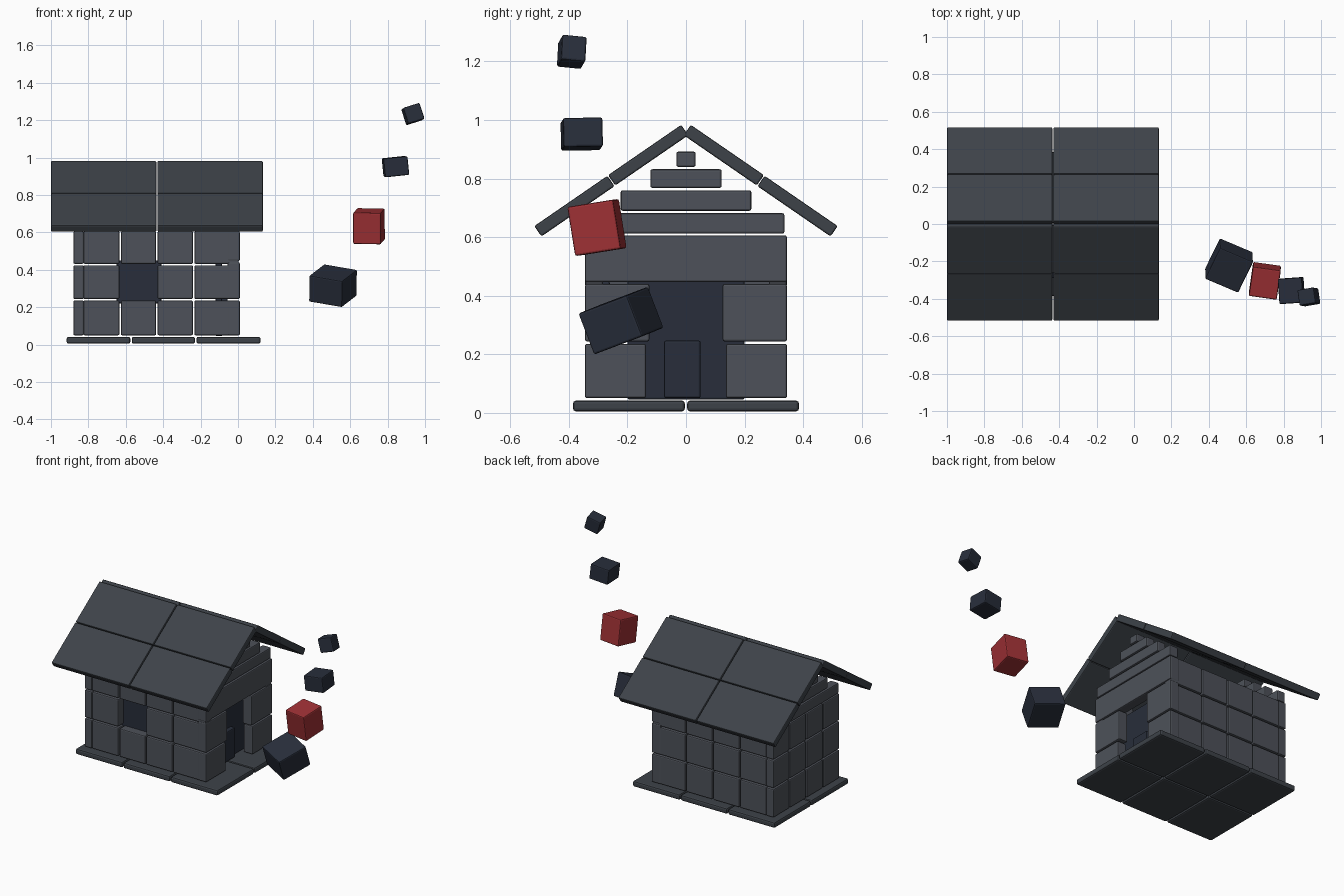
import bpy
from math import radians

if "Cube" in bpy.data.objects:
    bpy.data.objects.remove(bpy.data.objects["Cube"])


def material(name, rgb):
    m = bpy.data.materials.new(name)
    m.diffuse_color = (*rgb, 1)
    m.use_nodes = True
    m.node_tree.nodes["Principled BSDF"].inputs["Base Color"].default_value = m.diffuse_color
    return m


STONE = material("stone", (0.075, 0.083, 0.1))
SLATE = material("slate", (0.047, 0.055, 0.066))
DARK = material("dark_blue", (0.021, 0.027, 0.043))
RED = material("red", (0.34, 0.03, 0.035))
G = 0.004  # half the joint between blocks


def block(name, center, size, mat, rot=(0, 0, 0), bevel=0.007):
    bpy.ops.mesh.primitive_cube_add(size=1, location=center,
                                    rotation=[radians(a) for a in rot])
    o = bpy.context.object
    o.name = name
    o.scale = size
    bpy.ops.object.transform_apply(location=False, rotation=False, scale=True)
    o.data.materials.append(mat)
    b = o.modifiers.new("bevel", "BEVEL")
    b.width = bevel
    b.segments = 2
    return o


def span(name, x, y, z, mat, bevel=0.007):
    r = (x, y, z)
    return block(name, [(a + b) / 2 for a, b in r], [b - a for a, b in r], mat, bevel=bevel)


def pairs(edges):
    return [(a + G, b - G) for a, b in zip(edges, edges[1:])]


# Floor slabs, three by two
for x in pairs([-0.92, -0.572, -0.226, 0.124]):
    for y in pairs([-0.39, 0, 0.39]):
        span("floor_slab", x, y, (0.005, 0.042), SLATE, 0.01)

rows = pairs([0.046, 0.24, 0.428, 0.61])
cols = pairs([-0.83, -0.63, -0.434, -0.237, 0.008])

# Long walls, window opening left free in the front
for r, z in enumerate(rows):
    for c, x in enumerate(cols):
        if not (r == 1 and c == 1):
            span("front_wall_block", x, (-0.343, -0.283), z, STONE)
        span("back_wall_block", x, (0.283, 0.343), z, STONE)
    # Left end wall
    for y in pairs([-0.349, -0.175, 0, 0.175, 0.349]):
        span("left_wall_block", (-0.88, -0.825), y, z, STONE)
span("window_pane", (-0.65, -0.41), (-0.29, -0.26), (0.22, 0.45), DARK)

# Door end wall with lintel
for s in (-1, 1):
    for z, inner in (((0.05, 0.236), 0.137), ((0.244, 0.44), 0.125)):
        y = sorted((s * inner, s * 0.345))
        span("door_side_block", (-0.055, 0.01), y, z, STONE)
span("door_lintel", (-0.055, 0.01), (-0.345, 0.345), (0.447, 0.606), STONE)
span("door_panel", (-0.12, -0.085), (-0.2, 0.2), (0.045, 0.46), DARK)
span("door_step_box", (-0.09, -0.055), (-0.075, 0.05), (0.05, 0.247), DARK)

# Stepped gables at both ends
for x in ((-0.88, -0.82), (-0.055, 0.007)):
    for w, z in ((0.336, (0.612, 0.682)), (0.223, (0.69, 0.76)),
                 (0.122, (0.768, 0.832)), (0.033, (0.84, 0.892))):
        span("gable_block", x, (-w, w), z, STONE)

# Roof panels, two per slope and two along the ridge
for s in (-1, 1):
    for y, z in ((0.381, 0.706), (0.129, 0.88)):
        for x in (-0.718, -0.149):
            block("roof_panel", (x, s * y, z), (0.564, 0.303, 0.043), SLATE,
                  (-s * 34.5, 0, 0), 0.006)

# Floating tumbling cubes
for name, c, size, rot, mat in (
    ("large_cube", (0.508, -0.222, 0.315), (0.195, 0.195, 0.15), (19, 9, -23), DARK),
    ("red_cube", (0.7, -0.304, 0.633), (0.15, 0.16, 0.17), (9, 1, -8), RED),
    ("medium_cube", (0.842, -0.356, 0.952), (0.13, 0.135, 0.1), (1, -6, 4), DARK),
    ("small_cube", (0.935, -0.39, 1.233), (0.093, 0.085, 0.09), (-6, -17, 10), DARK),
):
    block(name, c, size, mat, rot)
